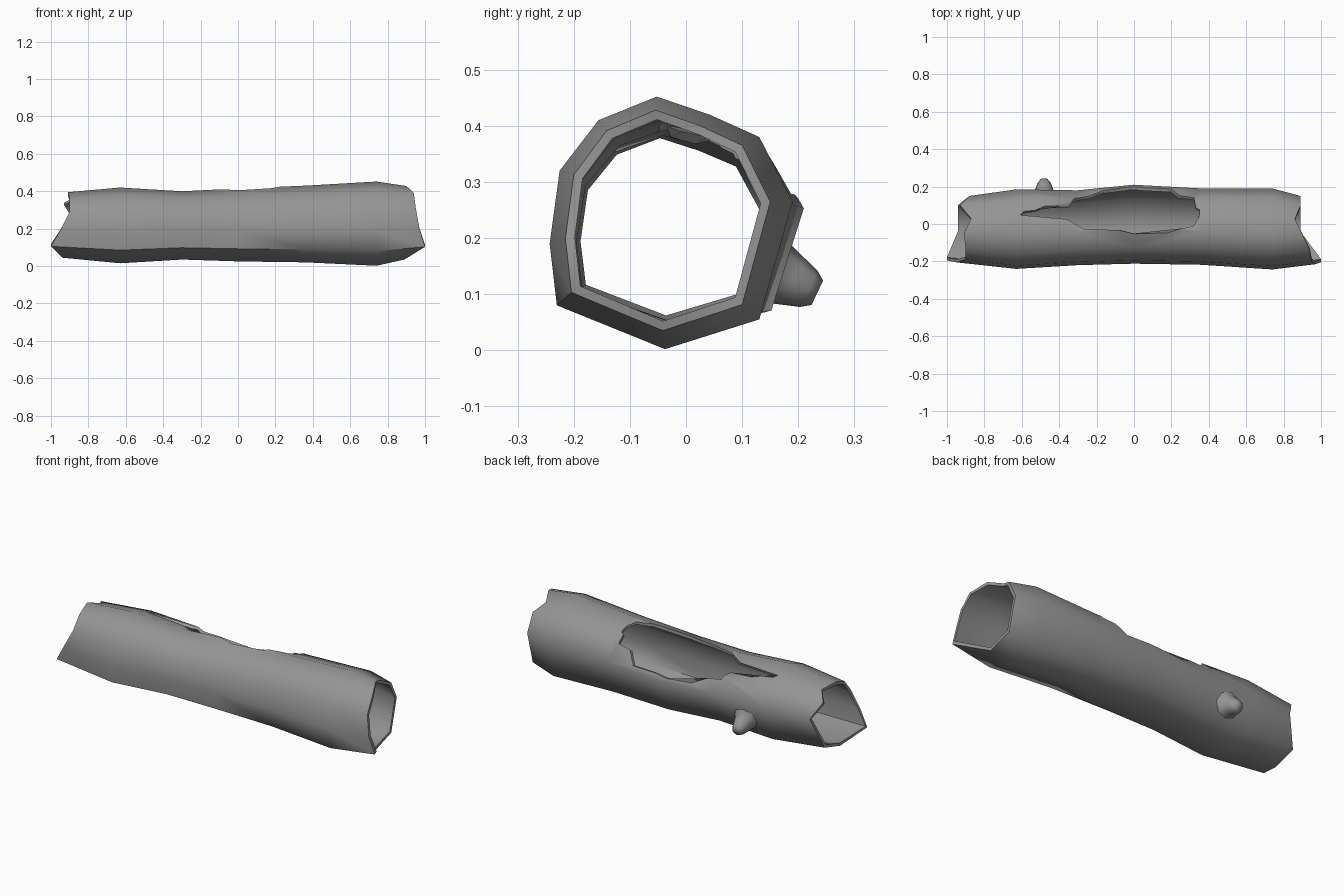
import bpy, bmesh
from math import radians, cos, sin
from mathutils import Vector

cube = bpy.data.objects.get("Cube")
if cube:
    bpy.data.objects.remove(cube, do_unlink=True)

bark = bpy.data.materials.new("bark_grey")
bark.use_nodes = True
GREY = (0.3, 0.3, 0.3, 1)
bark.diffuse_color = GREY
bark.node_tree.nodes["Principled BSDF"].inputs["Base Color"].default_value = GREY


def loft(name, rings, closed):
    """Skin a list of point rings; join last to first, or cap both ends."""
    bm = bmesh.new()
    vs = [[bm.verts.new(p) for p in ring] for ring in rings]
    n = len(vs[0])
    pairs = list(zip(vs, vs[1:])) + ([(vs[-1], vs[0])] if closed else [])
    for a, b in pairs:
        for i in range(n):
            j = (i + 1) % n
            bm.faces.new((a[i], a[j], b[j], b[i]))
    if not closed:
        bm.faces.new(vs[0])
        bm.faces.new(vs[-1])
    bmesh.ops.recalc_face_normals(bm, faces=bm.faces)
    mesh = bpy.data.meshes.new(name)
    bm.to_mesh(mesh)
    bm.free()
    mesh.materials.append(bark)
    obj = bpy.data.objects.new(name, mesh)
    bpy.context.collection.objects.link(obj)
    return obj


def smooth(obj):
    bpy.ops.object.select_all(action='DESELECT')
    obj.select_set(True)
    bpy.context.view_layer.objects.active = obj
    bpy.ops.object.shade_smooth_by_angle(angle=radians(62))


# Irregular cross-section (y, z), starting at the back and going over the top
section = [(.19, .265), (.13, .38), (.04, .42), (-.055, .452), (-.16, .41),
           (-.23, .32), (-.248, .19), (-.235, .08), (-.04, .002), (.13, .055)]
# Broken ends: x of each section point
left_end = [-.88, -.93, -.87, -.91, -.9, -.9, -.95, -1, -.94, -.94]
right_end = [.89, .89, .86, .9, .94, .95, .97, 1, .89, .89]
# Stations: x, y min, y max, z min, z max
stations = [(None, -.205, .15, .045, .395), (-.63, -.24, .185, .015, .42),
            (-.3, -.22, .18, .035, .4), (0, -.212, .21, .025, .415),
            (.36, -.218, .19, .02, .43), (.74, -.243, .19, .002, .452),
            (None, -.215, .15, .035, .428)]
WALL = 0.017


def station_ring(k, inset):
    x, y0, y1, z0, z1 = stations[k]
    y0, y1, z0, z1 = y0 + inset, y1 - inset, z0 + inset, z1 - inset
    ends = left_end if k == 0 else right_end
    return [(ends[i] if x is None else x,
             y0 + (y + .248) / .438 * (y1 - y0),
             z0 + (z - .002) / .45 * (z1 - z0))
            for i, (y, z) in enumerate(section)]


# Hollow trunk: outer skin out, inner skin back
count = range(len(stations))
trunk = loft("hollow_trunk", [station_ring(k, 0) for k in count]
             + [station_ring(k, WALL) for k in reversed(count)], True)

# Long opening in the upper back, cut radially (x, angle in degrees)
opening = [(-.61, 65), (-.53, 56), (-.35, 46), (-.24, 27), (-.02, 12), (.2, 15),
           (.32, 38), (.35, 58), (.345, 72), (.26, 88), (0, 97), (-.27, 89)]
cutter = loft("opening_cutter", [
    [(x, -.03 + r * cos(radians(a)), .22 + r * sin(radians(a))) for x, a in opening]
    for r in (.06, .5)], False)
cutter.hide_render = True
cut = trunk.modifiers.new("opening", 'BOOLEAN')
cut.operation = 'DIFFERENCE'
cut.solver = 'EXACT'
cut.object = cutter
bpy.context.view_layer.objects.active = trunk
bpy.ops.object.modifier_apply(modifier=cut.name)
bpy.data.objects.remove(cutter, do_unlink=True)
smooth(trunk)

# Branch stub on the back, flared where it meets the trunk
axis = Vector((0, .9, -.43)).normalized()
side, up = Vector((1, 0, 0)), Vector((0, .43, .9)).normalized()
base = Vector((-.48, .151, .142))
stub_rings = []
for d, r in ((-.005, .075), (.015, .056), (.045, .046), (.075, .036), (.092, .024)):
    stub_rings.append([base + axis * d + side * r * cos(radians(a)) + up * r * sin(radians(a))
                       for a in range(0, 360, 45)])
smooth(loft("branch_stub", stub_rings, False))
